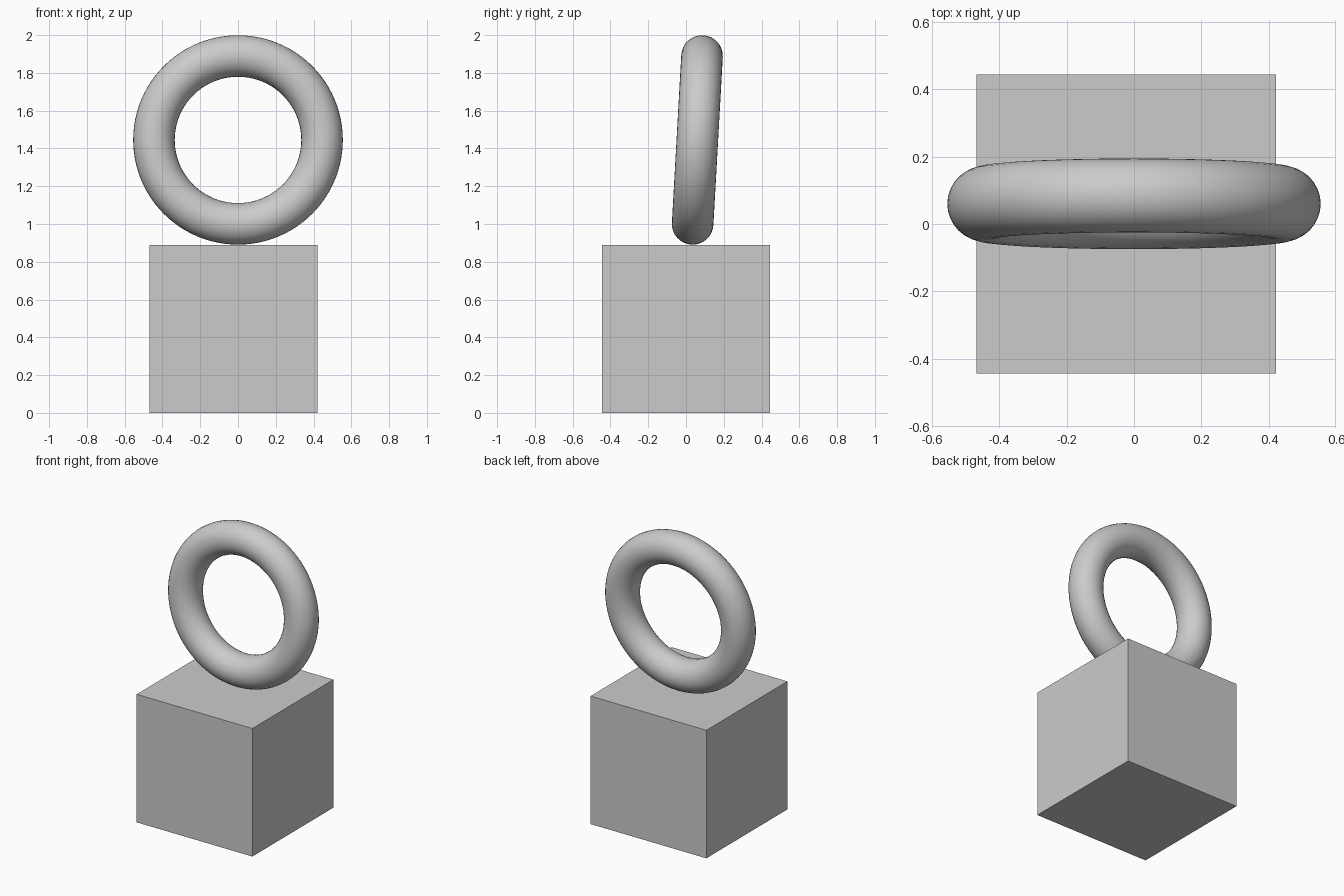
import bpy
import math

# Remove the default object
default = bpy.data.objects.get("Cube")
if default:
    bpy.data.objects.remove(default, do_unlink=True)

# Single plain grey
grey = bpy.data.materials.new("light_grey")
grey.use_nodes = True
colour = (0.6, 0.6, 0.6, 1)
grey.diffuse_color = colour
grey.node_tree.nodes["Principled BSDF"].inputs["Base Color"].default_value = colour


def finish(name):
    obj = bpy.context.object
    obj.name = obj.data.name = name
    obj.data.materials.append(grey)
    return obj


# Block that carries the ring
SIZE = 0.89
bpy.ops.mesh.primitive_cube_add(size=SIZE, location=(-0.023, 0, SIZE / 2))
finish("base_block")

# Upright ring, leaning slightly backwards
bpy.ops.mesh.primitive_torus_add(
    major_radius=0.445, minor_radius=0.11,
    major_segments=96, minor_segments=32,
    location=(0, 0.06, 1.445),
    rotation=(math.radians(90 - 3.2), 0, 0))
finish("ring")
bpy.ops.object.shade_smooth()
